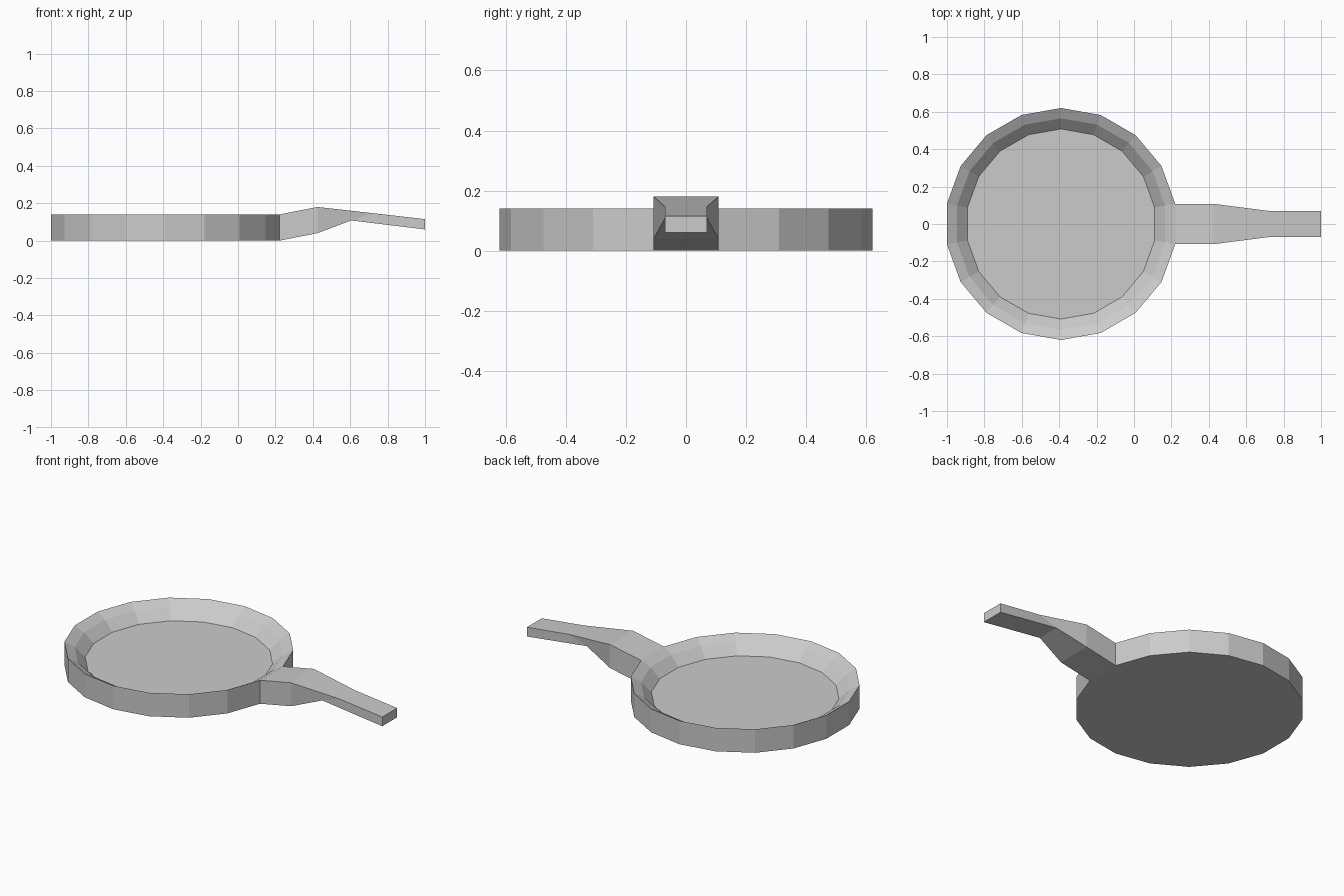
import bpy, bmesh, math

if "Cube" in bpy.data.objects:
    bpy.data.objects.remove(bpy.data.objects["Cube"])

SIDES = 18
CX = -0.39

bm = bmesh.new()

def ring(radius, z):
    # half-step offset puts a flat side towards the handle
    return [bm.verts.new((CX + radius * math.cos(math.radians(10 + 20 * i)),
                          radius * math.sin(math.radians(10 + 20 * i)), z))
            for i in range(SIDES)]

# Pan bowl: outer wall, two sloping inner bands and floor
rings = [ring(r, z) for r, z in ((0.62, 0.0), (0.62, 0.14), (0.565, 0.11), (0.508, 0.054))]
bm.faces.new(rings[0][::-1])
bm.faces.new(rings[-1])
handle_side = SIDES - 1
for level, (a, b) in enumerate(zip(rings, rings[1:])):
    for i in range(SIDES):
        if level == 0 and i == handle_side:
            continue  # the handle grows out of this wall panel
        j = (i + 1) % SIDES
        bm.faces.new((a[i], a[j], b[j], b[i]))

# Handle: (bottom x, bottom z, top x, top z, half width)
stations = [(0.425, 0.04, 0.425, 0.18, 0.108),
            (0.605, 0.108, 0.72, 0.147, 0.07),
            (1.0, 0.06, 1.0, 0.115, 0.07)]
prev = [rings[0][-1], rings[0][0], rings[1][0], rings[1][-1]]
for bx, bz, tx, tz, w in stations:
    cur = [bm.verts.new(p) for p in
           ((bx, -w, bz), (bx, w, bz), (tx, w, tz), (tx, -w, tz))]
    for i in range(4):
        j = (i + 1) % 4
        bm.faces.new((prev[i], prev[j], cur[j], cur[i]))
    prev = cur
bm.faces.new(prev)

bmesh.ops.recalc_face_normals(bm, faces=bm.faces)
mesh = bpy.data.meshes.new("frying_pan")
bm.to_mesh(mesh)
bm.free()
pan = bpy.data.objects.new("frying_pan", mesh)
bpy.context.collection.objects.link(pan)
